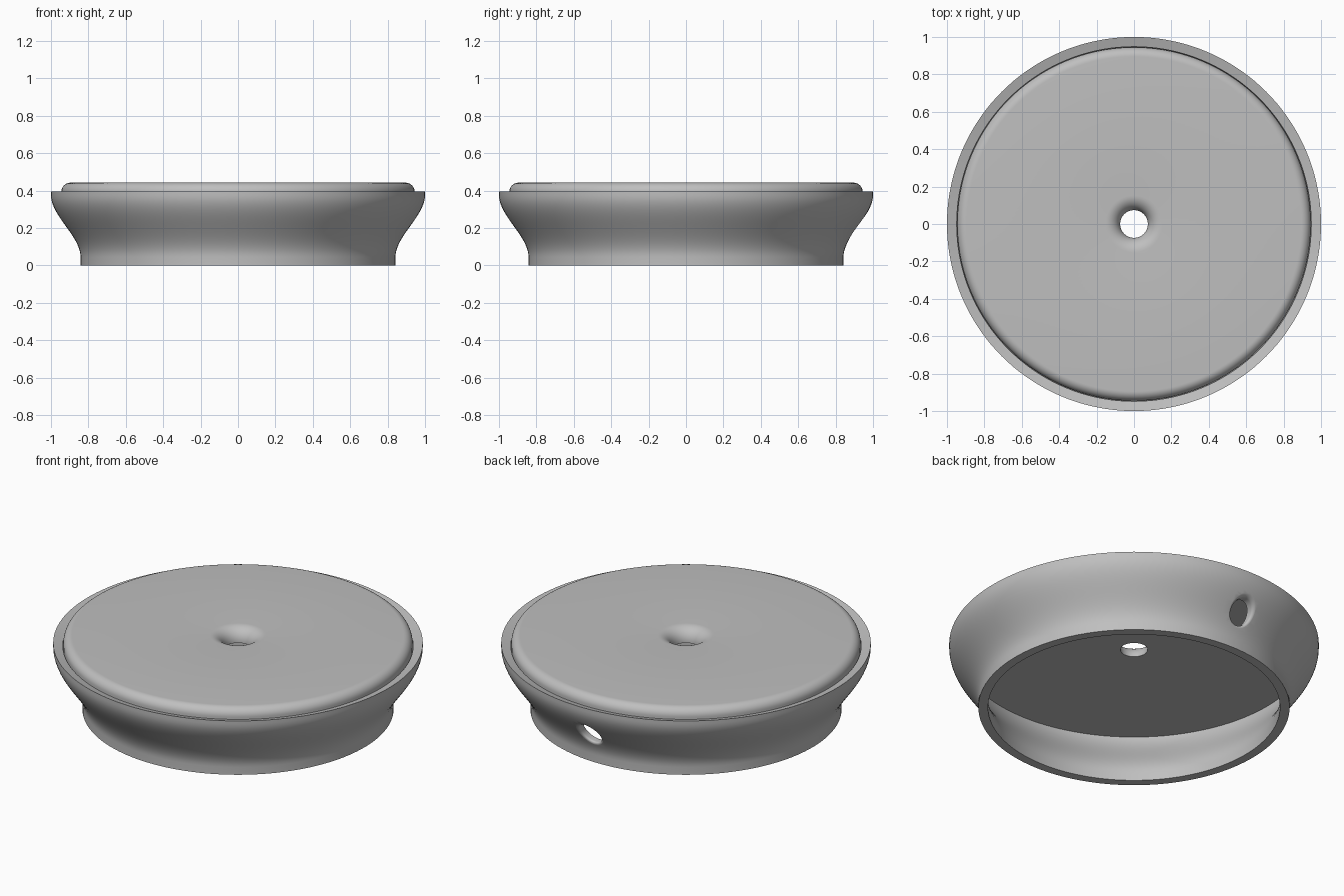
import bpy, bmesh
from math import sin, cos, pi, sqrt
from mathutils import Vector

default = bpy.data.objects.get("Cube")
if default:
    bpy.data.objects.remove(default, do_unlink=True)

WALL = 0.052
PORT_Z = 0.2

grey = bpy.data.materials.new("plain_grey")
grey.use_nodes = True
GREY = (0.52, 0.52, 0.52, 1)
grey.diffuse_color = GREY
grey.node_tree.nodes["Principled BSDF"].inputs["Base Color"].default_value = GREY


def outer_radius(z):
    """S-shaped flare from the narrow foot to the wide rim."""
    t = min(max((z - 0.045) / 0.33, 0), 1)
    return 0.842 + 0.158 * t * t * (3 - 2 * t)


def arc(cx, cz, rad, start, end, n=10):
    angles = [start + (end - start) * i / n for i in range(n + 1)]
    return [(cx + rad * cos(a), cz + rad * sin(a)) for a in angles]


def lathe(name, profile, steps, closed=False):
    """Turn a (radius, height) profile around the z axis."""
    bm = bmesh.new()
    verts = [bm.verts.new((r, 0, z)) for r, z in profile]
    pairs = list(zip(verts, verts[1:]))
    if closed:
        pairs.append((verts[-1], verts[0]))
    edges = [bm.edges.new(p) for p in pairs]
    bmesh.ops.spin(bm, geom=verts + edges, cent=(0, 0, 0), axis=(0, 0, 1),
                   angle=2 * pi, steps=steps)
    bmesh.ops.remove_doubles(bm, verts=bm.verts, dist=0.0001)
    bmesh.ops.recalc_face_normals(bm, faces=bm.faces)
    mesh = bpy.data.meshes.new(name)
    bm.to_mesh(mesh)
    bm.free()
    mesh.materials.append(grey)
    obj = bpy.data.objects.new(name, mesh)
    bpy.context.collection.objects.link(obj)
    return obj


def select_only(obj):
    bpy.ops.object.select_all(action='DESELECT')
    obj.select_set(True)
    bpy.context.view_layer.objects.active = obj


# Flared hollow body with an inward sloping rim
outside = [(outer_radius(z), z) for z in [0] + [0.045 + 0.0165 * i for i in range(21)]]
rim = [(1.0, 0.395), (0.948, 0.38)]
inside = [(outer_radius(z) - WALL, z) for z in [0.36 - 0.018 * i for i in range(21)]]
body = lathe("body", outside + rim + inside, 144, closed=True)

# Cutter for the rear cable port, its mouth rounded into the curved wall
LIP = 0.02
port_profile = ([(0, -0.2), (0.066, -0.2)]
                + arc(0.066 + LIP, -LIP, LIP, pi, pi / 2, 6)
                + [(0.066 + LIP, 0.1), (0, 0.1)])
cutter = lathe("port_cutter", port_profile, 48)
for v in cutter.data.vertices:
    x, side, depth = v.co
    z = PORT_Z + side
    reach = outer_radius(z) + depth + 0.0005
    v.co = Vector((x, sqrt(reach * reach - x * x), z))
bm = bmesh.new()
bm.from_mesh(cutter.data)
bmesh.ops.recalc_face_normals(bm, faces=bm.faces)
bm.to_mesh(cutter.data)
bm.free()
cutter.hide_render = True

select_only(body)
cut = body.modifiers.new("port", 'BOOLEAN')
cut.operation = 'DIFFERENCE'
cut.solver = 'EXACT'
cut.object = cutter
bpy.ops.object.modifier_apply(modifier=cut.name)
bpy.data.objects.remove(cutter, do_unlink=True)

# Top plate with a rounded rim and a flared centre hole
TOP, UNDER, HOLE, FLARE = 0.442, 0.36, 0.074, 0.078
plate_profile = ([(HOLE, UNDER), (0.945, UNDER)]
                 + arc(0.895, TOP - 0.05, 0.05, 0, pi / 2)
                 + arc(HOLE + FLARE, TOP - FLARE, FLARE, pi / 2, pi))
plate = lathe("top_plate", plate_profile, 144, closed=True)

for obj in (body, plate):
    select_only(obj)
    bpy.ops.object.shade_smooth_by_angle(angle=pi / 6)
